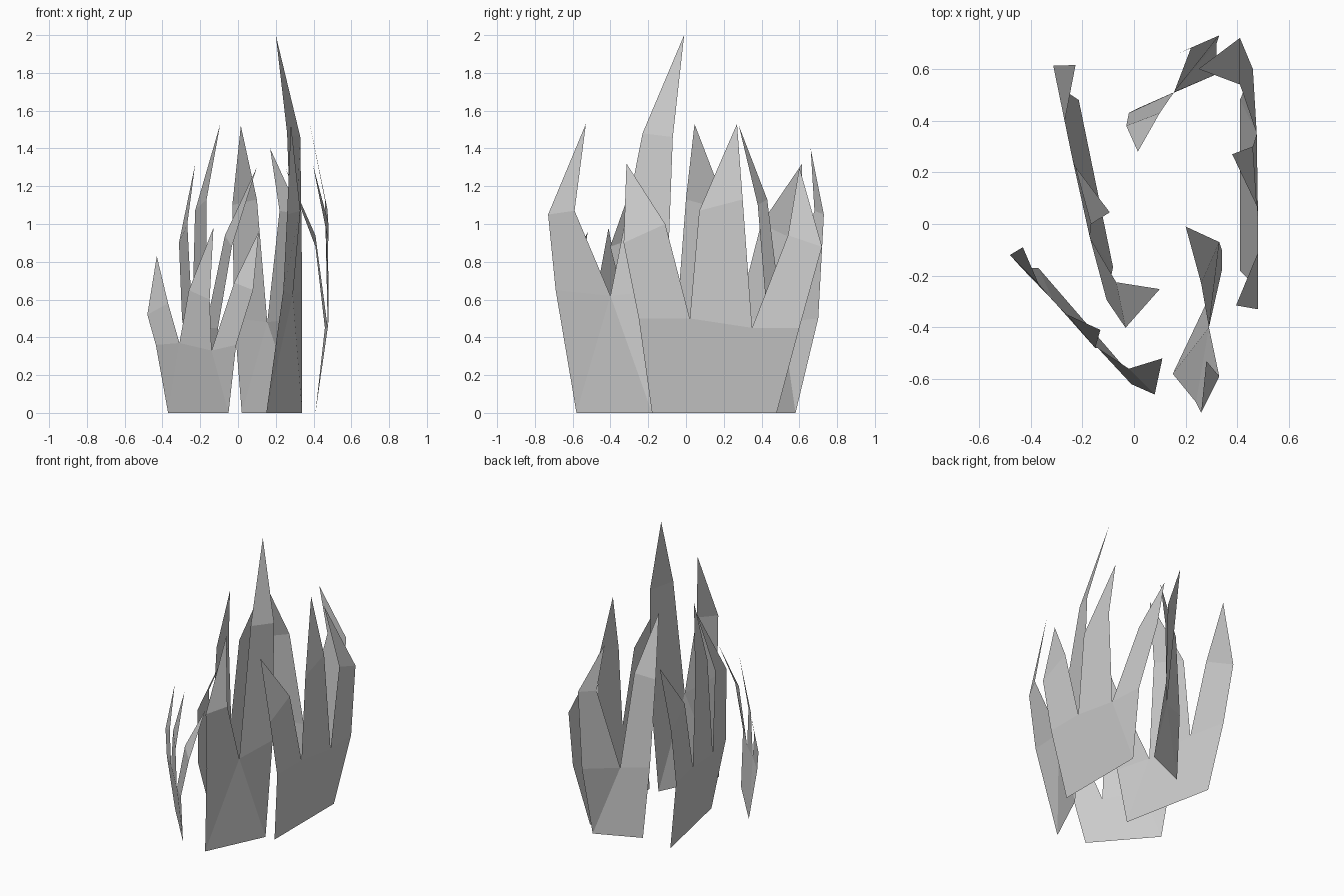
import bpy, math
from mathutils import Matrix

if "Cube" in bpy.data.objects:
    bpy.data.objects.remove(bpy.data.objects["Cube"])


def tuft(name, base, mids, blades, matrix=None):
    """One folded sheet: a base band splitting into pointed blades.
    mids = left edge, notches between blades, right edge;
    blades = (left shoulder, tip, right shoulder) for each blade."""
    verts = list(base) + list(mids)
    n = len(mids)
    first, last = 2, 1 + n
    faces = [(0, first + 1, first), (1, last, last - 1)]
    faces.append((0, 1) + tuple(range(last - 1, first, -1)))
    for i, (left, tip, right) in enumerate(blades):
        k = len(verts)
        verts += [left, tip, right]
        faces += [(first + i, first + i + 1, k + 2, k), (k, k + 2, k + 1)]
    mesh = bpy.data.meshes.new(name)
    mesh.from_pydata(verts, [], faces)
    if matrix:
        mesh.transform(matrix)
    mesh.update()
    obj = bpy.data.objects.new(name, mesh)
    bpy.context.collection.objects.link(obj)
    return obj


# Three-blade sheet on the right, reused turned around on the left
side = dict(
    base=[(.41, -.18, 0), (.41, .48, 0)],
    mids=[(.48, -.25, .5), (.48, .02, .5), (.475, .35, .45), (.46, .60, .45)],
    blades=[
        ((.48, -.33, .90), (.395, -.315, 1.32), (.48, -.11, 1.0)),
        ((.475, .07, 1.07), (.38, .27, 1.53), (.46, .30, 1.13)),
        ((.41, .54, .94), (.25, .60, 1.30), (.41, .72, .88)),
    ])
tuft("right_blades", **side)
turn = Matrix.Translation((.224, .386, 0)) @ Matrix.Rotation(math.radians(191.6), 4, 'Z')
tuft("left_blades", **side, matrix=turn)

# Short three-blade sheet at the front left
tuft("front_left_blades",
     base=[(-.37, -.17, 0), (-.05, -.54, 0)],
     mids=[(-.435, -.17, .36), (-.31, -.30, .37), (-.14, -.48, .33), (-.01, -.62, .36)],
     blades=[
         ((-.48, -.12, .52), (-.43, -.09, .83), (-.37, -.23, .58)),
         ((-.26, -.35, .65), (-.13, -.41, .98), (-.15, -.48, .60)),
         ((-.02, -.56, .69), (.11, -.52, .96), (.08, -.66, .65)),
     ])

# Tall two-blade sheet at the front right
tuft("front_right_blades",
     base=[(.15, -.58, 0), (.34, -.18, 0)],
     mids=[(.24, -.69, .65), (.29, -.40, .62), (.34, -.10, .65)],
     blades=[
         ((.26, -.73, 1.05), (.28, -.53, 1.53), (.33, -.59, 1.07)),
         ((.26, -.23, 1.48), (.20, -.01, 2.0), (.33, -.07, 1.46)),
     ])

# Two-blade sheet at the back
tuft("back_blades",
     base=[(.02, .45, 0), (.32, .58, 0)],
     mids=[(-.02, .43, .5), (.155, .51, .48), (.32, .70, .5)],
     blades=[
         ((-.03, .38, 1.10), (.015, .28, 1.52), (.10, .43, 1.13)),
         ((.22, .68, 1.07), (.17, .66, 1.40), (.33, .73, 1.05)),
     ])
